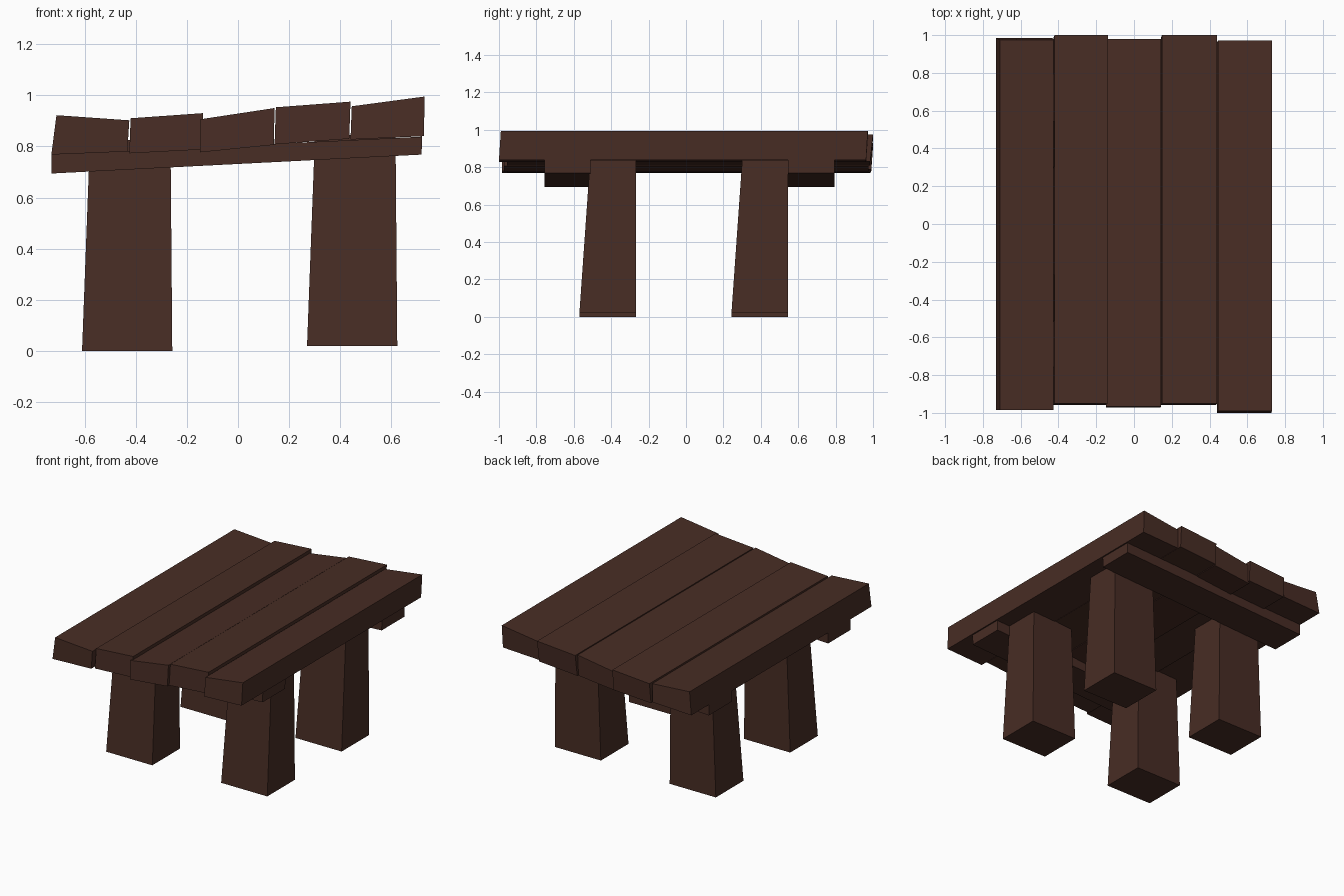
import bpy

if "Cube" in bpy.data.objects:
    bpy.data.objects.remove(bpy.data.objects["Cube"])

wood = bpy.data.materials.new("dark brown wood")
wood.diffuse_color = (0.065, 0.026, 0.018, 1)
wood.use_nodes = True
wood.node_tree.nodes["Principled BSDF"].inputs["Base Color"].default_value = wood.diffuse_color

# Corner order of each end: 0-1-2-3 around; faces join end A to end B
FACES = [(0, 1, 2, 3), (7, 6, 5, 4), (0, 4, 5, 1), (1, 5, 6, 2), (2, 6, 7, 3), (3, 7, 4, 0)]


def block(name, end_a, end_b):
    """Six-sided block between two four-cornered ends."""
    me = bpy.data.meshes.new(name)
    me.from_pydata(end_a + end_b, [], FACES)
    me.materials.append(wood)
    ob = bpy.data.objects.new(name, me)
    bpy.context.collection.objects.link(ob)
    return ob


# Table top planks: profile (BL, BR, TR, TL), then y range at bottom and at top
planks = [
    ([(-.73, .768), (-.433, .78), (-.425, .902), (-.71, .922)], (-.985, .985), (-.985, .975)),
    ([(-.425, .773), (-.137, .788), (-.137, .93), (-.42, .91)], (-.957, .99), (-.95, 1.0)),
    ([(-.148, .777), (.14, .806), (.143, .95), (-.148, .906)], (-.972, .975), (-.965, .98)),
    ([(.143, .808), (.435, .83), (.44, .975), (.148, .953)], (-.957, .985), (-.95, 1.0)),
    ([(.44, .827), (.727, .84), (.73, .995), (.445, .957)], (-1.0, .963), (-.99, .972)),
]
for i, (prof, low, high) in enumerate(planks):
    ends = [[(x, (low if k < 2 else high)[e], z) for k, (x, z) in enumerate(prof)] for e in (0, 1)]
    block(f"top_plank_{i + 1}", *ends)

# Sloping cross beams under the planks, outside the legs
beam = [(-.73, .694), (.718, .768), (.72, .838), (-.73, .768)]
for name, y0, y1 in (("front_beam", -.757, -.51), ("back_beam", .545, .793)):
    block(name, [(x, y0, z) for x, z in beam], [(x, y1, z) for x, z in beam])

# Tapered legs; the right pair sits a little higher
for side, x, z in (("left", 0, 0), ("right", .88, .02)):
    for end, y in (("front", 0), ("back", .813)):
        def ring(x0, x1, y0, h):
            return [(x0 + x, y0 + y, h + z), (x1 + x, y0 + y, h + z),
                    (x1 + x, -.268 + y, h + z), (x0 + x, -.268 + y, h + z)]
        # bottom ring reversed against the top so normals face outward
        block(f"{end}_{side}_leg", ring(-.61, -.257, -.57, 0)[::-1], ring(-.579, -.264, -.512, .825)[::-1])

# Consistent outward normals
import bmesh
for ob in bpy.data.objects:
    bm = bmesh.new()
    bm.from_mesh(ob.data)
    bmesh.ops.recalc_face_normals(bm, faces=bm.faces)
    bm.to_mesh(ob.data)
    bm.free()
